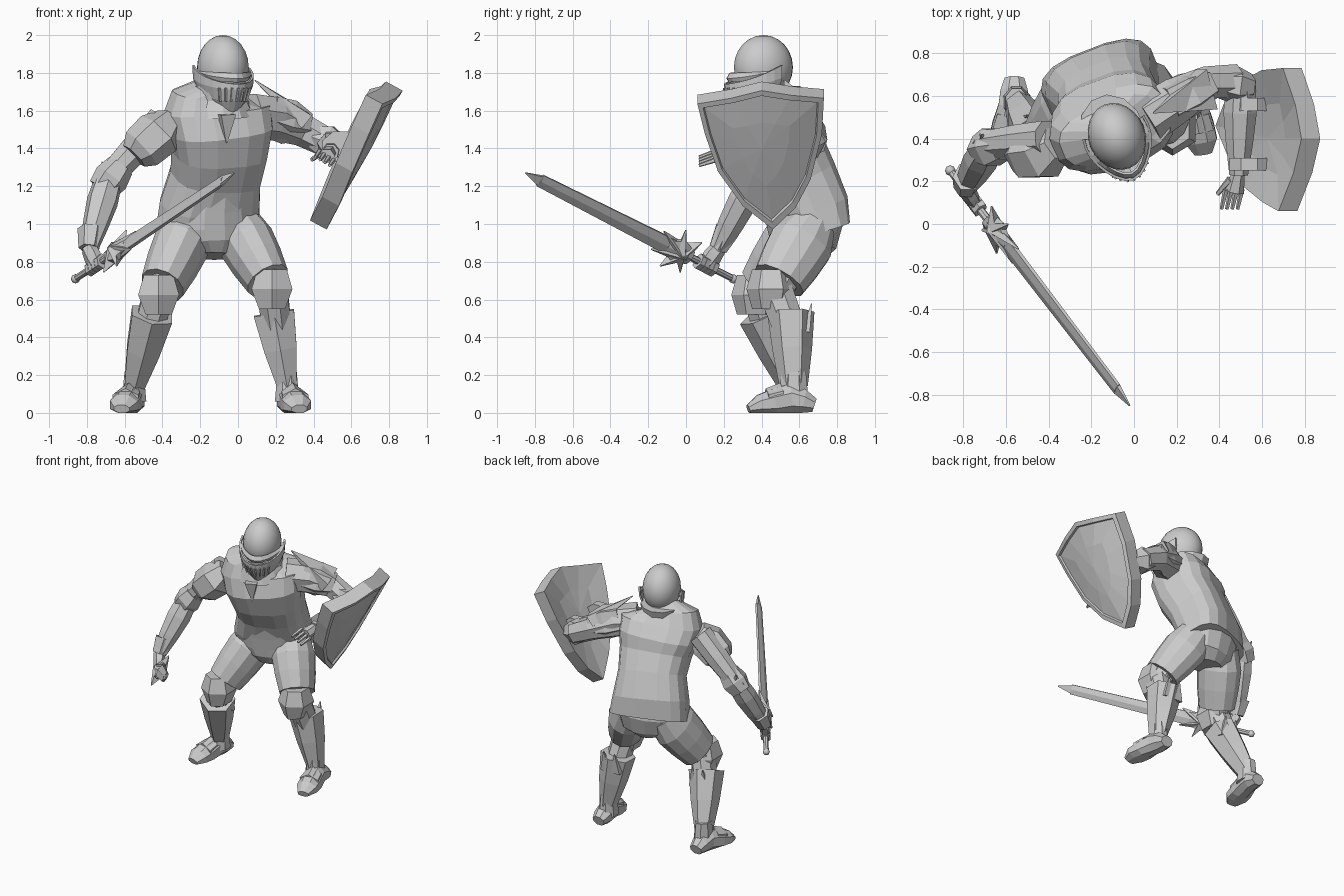
import bpy, bmesh, math
from mathutils import Vector as V

cube = bpy.data.objects.get("Cube")
if cube:
    bpy.data.objects.remove(cube, do_unlink=True)

SIDE = V((.93, .37, 0))       # body's own left, twisted from +x
FRONT = V((.37, -.93, 0))     # direction the body faces
X, Y, Z = V((1, 0, 0)), V((0, 1, 0)), V((0, 0, 1))


def loft(name, rings, capped=True, closed=True):
    """Skin a list of equal-length point rings."""
    bm = bmesh.new()
    rows = [[bm.verts.new(p) for p in ring] for ring in rings]
    count = len(rows[0])
    for low, high in zip(rows, rows[1:]):
        for i in range(count if closed else count - 1):
            j = (i + 1) % count
            bm.faces.new((low[i], low[j], high[j], high[i]))
    if capped:
        bm.faces.new(rows[0])
        bm.faces.new(rows[-1])
    bmesh.ops.recalc_face_normals(bm, faces=bm.faces)
    mesh = bpy.data.meshes.new(name)
    bm.to_mesh(mesh)
    bm.free()
    obj = bpy.data.objects.new(name, mesh)
    bpy.context.collection.objects.link(obj)
    return obj


def tube(name, stations, ref=X, sides=8, power=1.0):
    """Loft ellipses along a path; each station is (x, y, z, width, depth)."""
    centres = [V(s[:3]) for s in stations]
    rings = []
    for k, s in enumerate(stations):
        along = (centres[min(k + 1, len(centres) - 1)] - centres[max(k - 1, 0)]).normalized()
        wide = (ref - along * ref.dot(along)).normalized()
        deep = along.cross(wide)
        ring = []
        for i in range(sides):
            angle = math.tau * (i + .5) / sides
            c, d = [math.copysign(abs(v) ** power, v) for v in (math.cos(angle), math.sin(angle))]
            p = centres[k] + wide * c * s[3] + deep * d * s[-1]
            p.z = max(p.z, 0)
            ring.append(p)
        rings.append(ring)
    return loft(name, rings)


def limb(name, start, end, *sizes, **options):
    """Straight tube with evenly spaced (width, depth) sizes."""
    last = len(sizes) - 1
    path = [(*V(start).lerp(V(end), i / last), *size) for i, size in enumerate(sizes)]
    return tube(name, path, **options)


def spike(name, base, tip, width, depth, ref=X):
    return limb(name, base, tip, (width, depth), (.004, .004), ref=ref, sides=4)


def ball(name, centre, size, segments=24):
    bpy.ops.mesh.primitive_uv_sphere_add(segments=segments, ring_count=segments // 2, location=centre)
    obj = bpy.context.object
    obj.name = name
    obj.scale = size
    bpy.ops.object.shade_smooth()
    return obj


# Torso armour, leaning forward
tube("torso", [(-.16, .675, .965, .28, .16), (-.15, .64, 1.09, .265, .195),
               (-.12, .58, 1.25, .235, .2), (-.1, .51, 1.38, .25, .21),
               (-.1, .47, 1.5, .28, .22), (-.11, .45, 1.61, .29, .17),
               (-.11, .44, 1.67, .25, .13), (-.09, .43, 1.71, .13, .1)], ref=SIDE, sides=16, power=.7)
tube("pelvis", [(-.13, .61, .83, .12, .12), (-.13, .62, .89, .21, .17),
                (-.14, .63, .98, .25, .19), (-.14, .61, 1.1, .24, .19),
                (-.13, .58, 1.2, .21, .18)], ref=SIDE, sides=14)
tube("gorget", [(-.1, .44, 1.58, .2, .2), (-.1, .43, 1.66, .15, .16),
                (-.1, .43, 1.73, .15, .18)], ref=SIDE, sides=12)
spike("chest_point", (-.06, .25, 1.58), (-.06, .26, 1.43), .06, .04, SIDE)

# Helmet dome, visor and grille
head = V((-.08, .41, 1.83))
dome = ball("helmet_dome", head, (.133, .16, .17))
dome.rotation_euler.z = math.atan2(SIDE.y, SIDE.x)
ball("neck", head - Z * .14, (.1, .12, .12), 12)


def visor_point(angle, z, reach):
    nose = max(math.cos(angle), 0) ** 4 * .045
    return (head + SIDE * math.sin(angle) * reach * .92
            + FRONT * (math.cos(angle) * reach + nose) + Z * z)


sweep = [math.radians(-105 + 15 * i) for i in range(15)]
visor_rows = ((-.01, .08, .175), (-.07, .05, .172), (-.14, .04, .145), (-.19, .05, .1))
brow_rows = ((-.02, .01, .145), (-.02, .04, .162), (-.05, .03, .15))
for name, profile in (("visor", visor_rows), ("brow_band", brow_rows)):
    plate = loft(name, [[visor_point(a, z - dip * math.cos(a), reach) for a in sweep]
                        for z, dip, reach in profile], capped=False, closed=False)
    solid = plate.modifiers.new("thickness", "SOLIDIFY")
    solid.thickness = .012
for i in range(-3, 4):
    a = math.radians(i * 11)
    limb("grille_bar", visor_point(a, -.11, .174), visor_point(a, -.18, .148),
         (.007, .008), (.007, .008), ref=SIDE, sides=4)

# Legs: hip, knee, top of the greave, ankle
legs = {"right": ((-.25, .64, 1.0), (-.42, .39, .63), (-.455, .4, .52), (-.55, .57, .14)),
        "left": ((-.01, .67, 1.0), (.18, .47, .66), (.19, .555, .53), (.26, .57, .14))}
for side, points in legs.items():
    hip, knee, top, ankle = map(V, points)
    out = -1 if side == "right" else 1
    limb(side + "_trouser", hip, hip.lerp(knee, .88), (.13, .13), (.15, .175), (.14, .165), (.12, .145),
         sides=12)
    limb(side + "_stocking", hip.lerp(knee, .7), knee, (.09, .11), (.09, .1))
    limb(side + "_calf", knee, top.lerp(ankle, .3), (.09, .1), (.08, .09))
    ahead = knee - Y * .02
    limb(side + "_knee_guard", ahead + Z * .1, ahead - Z * .11,
         (.09, .1), (.125, .13), (.08, .1), sides=6)
    limb(side + "_greave", top, ankle, (.125, .125), (.1, .105), (.06, .075), sides=6)
    for shift in (-.045, .045):
        back = top + Y * .08 + X * shift
        spike(side + "_greave_point", back - Z * .1, back + V((0, .03, .05)), .05, .03)
    # Boot with a flat sole
    limb(side + "_ankle", ankle + Z * .08, ankle - Z * .08, (.055, .07), (.07, .085))
    x, y = ankle.x + out * .01, ankle.y
    tube(side + "_boot", [(x, y + .11, .04, .05, .04), (x, y + .05, .06, .07, .07),
                          (x + out * .01, y - .02, .07, .07, .09),
                          (x + out * .03, y - .11, .05, .08, .08),
                          (x + out * .045, y - .18, .04, .08, .06),
                          (x + out * .055, y - .24, .02, .045, .025)], sides=8)
    tube(side + "_toe_plate", [(x + out * .02, y - .06, .07, .07, .09),
                               (x + out * .035, y - .14, .06, .08, .07)], sides=6)

# Right arm
shoulder, elbow, wrist = V((-.4, .4, 1.55)), V((-.68, .37, 1.25)), V((-.79, .17, .87))
limb("right_upper_arm", shoulder, elbow, (.09, .09), (.085, .085), (.07, .07), ref=Y)
tube("right_shoulder_guard", [(-.36, .38, 1.55, .09, .08), (-.42, .34, 1.48, .14, .13),
                              (-.51, .33, 1.4, .13, .12), (-.55, .32, 1.36, .08, .08)], ref=Y, sides=6)
limb("right_elbow_guard", elbow + V((.06, 0, .06)), elbow - V((.04, .02, .07)),
     (.08, .075), (.1, .095), (.07, .08), ref=Y, sides=6)
limb("right_forearm", elbow, wrist, (.07, .075), (.08, .085), (.07, .07), (.045, .05), ref=Y, sides=7)
spike("right_elbow_fin", elbow - Z * .05, elbow + V((-.04, .05, .08)), .06, .04, Y)
limb("right_cuff", wrist + V((.01, .05, .1)), wrist, (.075, .07), (.055, .055), ref=Y, sides=6)

# Sword, held pointing forward and upward
pommel, tip = V((-.86, .25, .71)), V((-.02, -.85, 1.27))
along = (tip - pommel).normalized()
flat = V((.795, .606, 0))
upper = flat.cross(along).normalized()
upper *= math.copysign(1, upper.z)
edge = upper * .85 + flat * .52
guard = pommel.lerp(tip, .25)
limb("sword_grip", pommel, guard, (.018, .018), (.02, .02), ref=edge)
ball("sword_pommel", pommel, (.025, .025, .025), 8)
blade_end = pommel.lerp(tip, .93)
tilted = edge + along.cross(edge)  # puts the corners of a four-sided section on the edges
limb("sword_blade", guard, blade_end, (.055, .018), (.04, .014), ref=edge, sides=6)
spike("sword_point", blade_end, tip, .04, .014, edge)
limb("guard_block", guard - along * .06, guard + along * .1, (.045, .035), (.08, .035), (.04, .02),
     ref=edge, sides=6)
for sign in (-1, 1):
    for reach, ahead in ((.12, .06), (.1, -.07), (.06, .17)):
        spike("guard_wing", guard, guard + edge * sign * reach + along * ahead, .065, .035, tilted)

# Right hand closed round the grip
palm = pommel.lerp(tip, .13)
limb("right_palm", wrist, palm, (.045, .04), (.055, .04), (.05, .035), ref=along, sides=6)
for i in range(4):
    knuckle = palm + along * (i - 1.5) * .03
    limb("right_finger", knuckle - along * .014, knuckle + along * .014,
         (.045, .036), (.045, .036), ref=edge, sides=6)

# Left arm, bent behind the shield
tube("left_upper_arm", [(.06, .49, 1.58, .12, .12), (.2, .58, 1.56, .12, .11),
                        (.34, .66, 1.5, .09, .08), (.48, .67, 1.43, .08, .08)], ref=Z, sides=7)
spike("left_shoulder_plate", (.34, .63, 1.56), (.09, .52, 1.76), .14, .06, Y)
limb("left_arm_plate", (.16, .56, 1.58), (.36, .66, 1.52), (.12, .11), (.13, .11), (.08, .08), ref=Z, sides=5)
limb("left_elbow_guard", (.4, .66, 1.46), (.55, .64, 1.41), (.07, .07), (.1, .09), (.06, .06), ref=Z, sides=6)
limb("left_forearm", (.5, .67, 1.43), (.49, .23, 1.38), (.07, .07), (.075, .08), (.06, .065), (.045, .045),
     ref=Z, sides=7)
limb("left_palm", (.49, .25, 1.38), (.47, .15, 1.36), (.04, .03), (.04, .045), ref=Z, sides=6)
for i in range(4):
    root = V((.43 + .025 * i, .16, 1.385 - .015 * i))
    limb("left_finger", root, root + V((-.02, -.09, -.03)), (.014, .014), (.009, .009), sides=5)
limb("left_thumb", (.45, .21, 1.38), (.39, .14, 1.34), (.018, .018), (.011, .011), ref=Z, sides=5)
for y in (.56, .28):
    limb("shield_strap", (.54, y - .03, 1.41), (.54, y + .03, 1.41), (.1, .085), (.1, .085))

# Shield: bowed slab with a raised rim
outline = [(.06, 1.66), (.24, 1.69), (.4, 1.73), (.56, 1.705), (.73, 1.69), (.72, 1.5), (.66, 1.26),
           (.58, 1.11), (.46, .995), (.3, 1.12), (.17, 1.3), (.1, 1.5)]
normal = V((.878, 0, -.478))


def shield_ring(scale, offset):
    ring = []
    for y, z in outline:
        y, z = .4 + (y - .4) * scale, 1.42 + (z - 1.42) * scale
        ring.append(V((.43 + (z - 1) * .545 - .6 * (y - .4) ** 2, y, z)) + normal * offset)
    return ring


loft("shield", [shield_ring(s, o) for s, o in
                ((.03, -.04), (.5, -.04), (1, -.05), (1, .05), (.91, .05), (.89, .035), (.45, .045), (.03, .05))])
